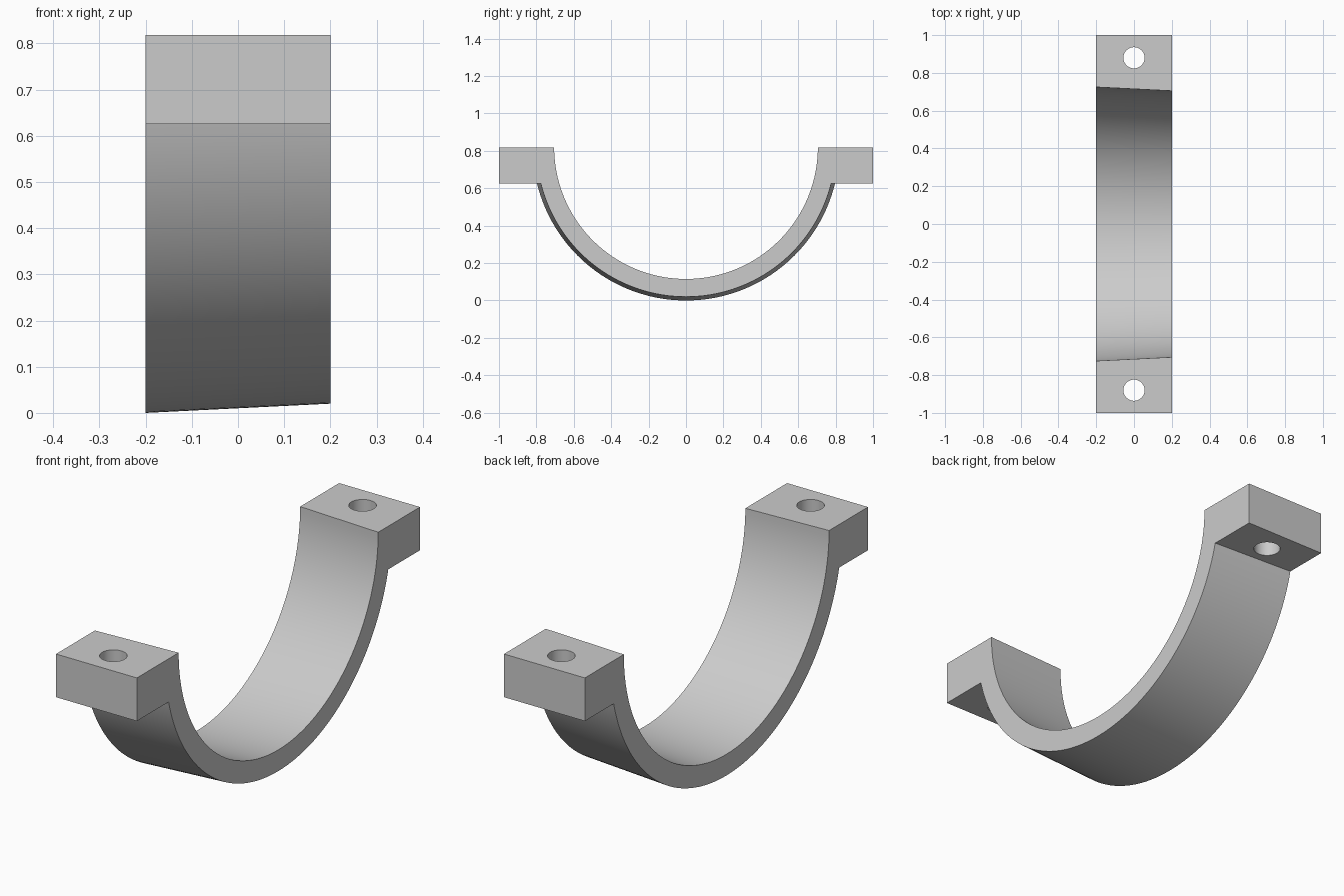
import bpy
from math import radians

cube = bpy.data.objects.get("Cube")
if cube:
    bpy.data.objects.remove(cube, do_unlink=True)

TOP, AXIS_Z, HALF_W = 0.818, 0.82, 0.2

steel = bpy.data.materials.new("plain grey")
steel.use_nodes = True
GREY = (0.6, 0.6, 0.6, 1)
steel.diffuse_color = GREY
steel.node_tree.nodes["Principled BSDF"].inputs["Base Color"].default_value = GREY


def box(name, x, y, z_low, z_high):
    """Box reaching +-x and +-y, between two heights."""
    bpy.ops.mesh.primitive_cube_add(size=2, location=(0, 0, (z_low + z_high) / 2))
    ob = bpy.context.object
    ob.name = name
    ob.scale = (x, y, (z_high - z_low) / 2)
    bpy.ops.object.transform_apply(location=True, rotation=True, scale=True)
    return ob


def taper(name, mid_radius, half_length):
    """Cone section along x, slightly wider towards -x."""
    change = half_length * 0.05
    bpy.ops.mesh.primitive_cone_add(
        vertices=160, radius1=mid_radius + change, radius2=mid_radius - change,
        depth=2 * half_length, location=(0, 0, AXIS_Z), rotation=(0, radians(90), 0))
    ob = bpy.context.object
    ob.name = name
    bpy.ops.object.transform_apply(location=True, rotation=True, scale=True)
    return ob


def combine(target, tool, operation):
    mod = target.modifiers.new(operation.lower(), 'BOOLEAN')
    mod.operation, mod.solver, mod.object = operation, 'EXACT', tool
    bpy.context.view_layer.objects.active = target
    bpy.ops.object.modifier_apply(modifier=mod.name)
    bpy.data.objects.remove(tool, do_unlink=True)


# Tapered strap and lug bar, trimmed to the bracket's width and top
clamp = taper("half_clamp_bracket", 0.81, 0.3)
combine(clamp, box("lug_bar", 0.25, 1, 0.625, 0.9), 'UNION')
combine(clamp, box("trim", HALF_W, 1.2, -0.2, TOP), 'INTERSECT')

# Tapered bore
combine(clamp, taper("bore", 0.715, 0.3), 'DIFFERENCE')

# Bolt hole through each lug
for side in (-1, 1):
    bpy.ops.mesh.primitive_cylinder_add(
        vertices=48, radius=0.056, depth=0.6, location=(0, side * 0.88, 0.72))
    combine(clamp, bpy.context.object, 'DIFFERENCE')

clamp.data.materials.clear()
clamp.data.materials.append(steel)
bpy.ops.object.select_all(action='DESELECT')
clamp.select_set(True)
bpy.context.view_layer.objects.active = clamp
bpy.ops.object.shade_smooth_by_angle(angle=radians(30))
